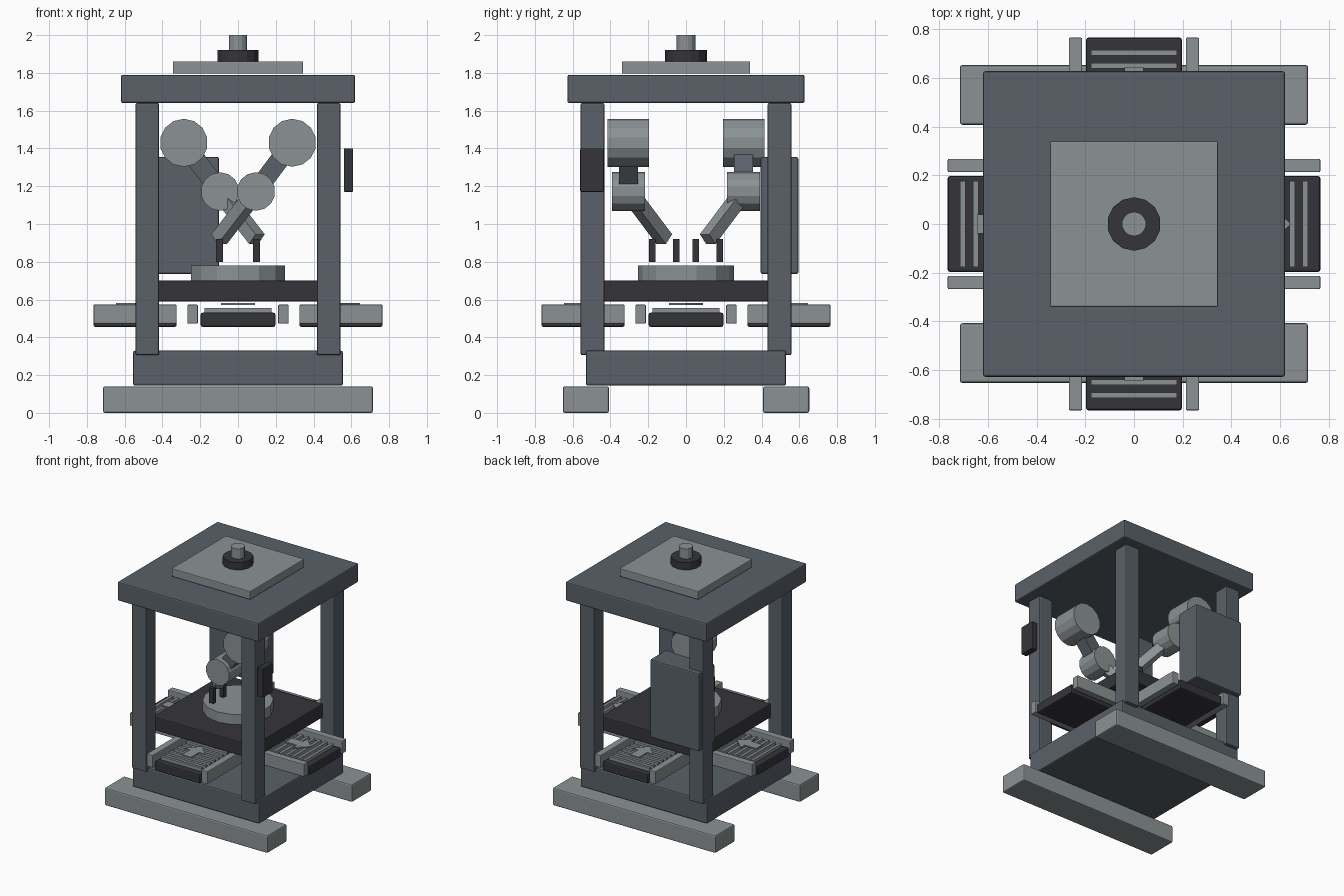
import bpy, math
from mathutils import Vector, Matrix

cube = bpy.data.objects.get("Cube")
if cube:
    bpy.data.objects.remove(cube, do_unlink=True)


def material(name, rgb):
    m = bpy.data.materials.new(name)
    m.use_nodes = True
    m.diffuse_color = (*rgb, 1)
    m.node_tree.nodes["Principled BSDF"].inputs["Base Color"].default_value = (*rgb, 1)
    return m


LIGHT = material("light grey", (0.26, 0.29, 0.30))
SLATE = material("slate grey", (0.10, 0.12, 0.14))
BLACK = material("near black", (0.036, 0.034, 0.042))


def finish(name, mat, bevel=0):
    ob = bpy.context.object
    ob.name = name
    ob.data.materials.append(mat)
    if bevel:
        mod = ob.modifiers.new("Bevel", 'BEVEL')
        mod.width, mod.segments = bevel, 2
    return ob


def box(name, mat, center, size, bevel=0.0):
    bpy.ops.mesh.primitive_cube_add(size=1, location=center)
    bpy.context.object.data.transform(Matrix.Diagonal((*size, 1)))
    return finish(name, mat, bevel)


def cylinder(name, mat, center, radius, depth, along_y=False):
    bpy.ops.mesh.primitive_cylinder_add(
        vertices=14, radius=radius, depth=depth, location=center,
        rotation=(math.pi / 2 if along_y else 0, 0, 0))
    return finish(name, mat)


def beam(name, mat, a, b, width):
    """Square bar running from a to b."""
    a, b = Vector(a), Vector(b)
    ob = box(name, mat, (a + b) / 2, (width, width, (b - a).length))
    ob.rotation_euler = (b - a).to_track_quat('Z', 'Y').to_euler()


def arrow(name, mat, z, thick, length, head, tail):
    """Flat arrow pointing along +y."""
    h = length / 2
    outline = [(-tail, -h), (tail, -h), (tail, 0), (head, 0), (0, h), (-head, 0), (-tail, 0)]
    n = len(outline)
    verts = [(x, y, zz) for zz in (z, z + thick) for x, y in outline]
    faces = [list(range(n))[::-1], list(range(n, 2 * n))]
    faces += [(i, (i + 1) % n, (i + 1) % n + n, i + n) for i in range(n)]
    mesh = bpy.data.meshes.new(name)
    mesh.from_pydata(verts, [], faces)
    ob = bpy.data.objects.new(name, mesh)
    bpy.context.collection.objects.link(ob)
    mesh.materials.append(mat)
    return ob


# Frame: skids, base, posts and roof
for side, word in ((-1, "front"), (1, "back")):
    box(word + "_skid", LIGHT, (0, side * 0.53, 0.07), (1.43, 0.245, 0.14), 0.01)
    for sx, hand in ((-1, "right"), (1, "left")):
        box(f"{word}_{hand}_post", SLATE, (sx * 0.48, side * 0.495, 0.973),
            (0.125, 0.125, 1.335), 0.008)
box("base", SLATE, (0, 0, 0.237), (1.11, 1.06, 0.185), 0.01)
box("roof", SLATE, (0, 0, 1.715), (1.24, 1.255, 0.15), 0.01)
box("roof_plate", LIGHT, (0, 0, 1.828), (0.69, 0.68, 0.065), 0.005)
cylinder("beacon_collar", BLACK, (0, 0, 1.89), 0.11, 0.06)
cylinder("beacon", LIGHT, (0, 0, 1.96), 0.05, 0.08)

# Work table, turntable, cabinet and control panel
box("work_table", BLACK, (0, 0, 0.645), (0.88, 0.88, 0.11), 0.008)
cylinder("turntable", LIGHT, (0, 0, 0.74), 0.255, 0.08)
box("cabinet", SLATE, (-0.315, 0.495, 1.045), (0.43, 0.2, 0.62), 0.01)
box("control_panel", BLACK, (0.585, -0.4975, 1.285), (0.05, 0.125, 0.23), 0.005)

# Four conveyors, built facing +y and turned about the centre
SLATS = 7
for word, turn, inward in (("back", 0, True), ("right", 90, True),
                           ("front", 180, True), ("left", 270, False)):
    spin = Matrix.Rotation(math.radians(turn), 4, 'Z')
    mid = 0.545
    parts = [box(word + "_belt", BLACK, (0, mid, 0.493), (0.395, 0.44, 0.075), 0.01)]
    for s in (-1, 1):
        parts.append(box(word + "_rail", LIGHT, (s * 0.24, mid, 0.523),
                         (0.055, 0.44, 0.1), 0.005))
    for i in range(SLATS):
        y = mid + 0.158 * (2 * i / (SLATS - 1) - 1)
        parts.append(box(word + "_slat", LIGHT, (0, y, 0.543), (0.355, 0.022, 0.025)))
    for ob in parts:
        ob.matrix_world = spin @ Matrix.Translation(ob.location)
    sign = arrow(word + "_arrow", LIGHT, 0.572, 0.009, 0.2, 0.09, 0.04)
    flip = Matrix.Rotation(math.pi if inward else 0, 4, 'Z')
    sign.matrix_world = spin @ Matrix.Translation((0, mid, 0)) @ flip

# Two robot arms, the back one being the front one turned half way round
for word, s in (("front", 1), ("back", -1)):
    shoulder = (s * 0.287, s * -0.305, 1.43)
    elbow = (s * 0.095, s * -0.305, 1.172)
    wrist = (s * -0.1, s * -0.115, 0.92)
    cylinder(word + "_shoulder", LIGHT, shoulder, 0.127, 0.22, True)
    cylinder(word + "_elbow", LIGHT, elbow, 0.102, 0.175, True)
    beam(word + "_upper_arm", SLATE, shoulder, elbow, 0.1)
    beam(word + "_forearm", LIGHT, elbow, wrist, 0.07)
    for side in (-1, 1):
        box(word + "_finger", BLACK, (s * -0.097, s * -0.115 + side * 0.064, 0.86),
            (0.037, 0.034, 0.12))
